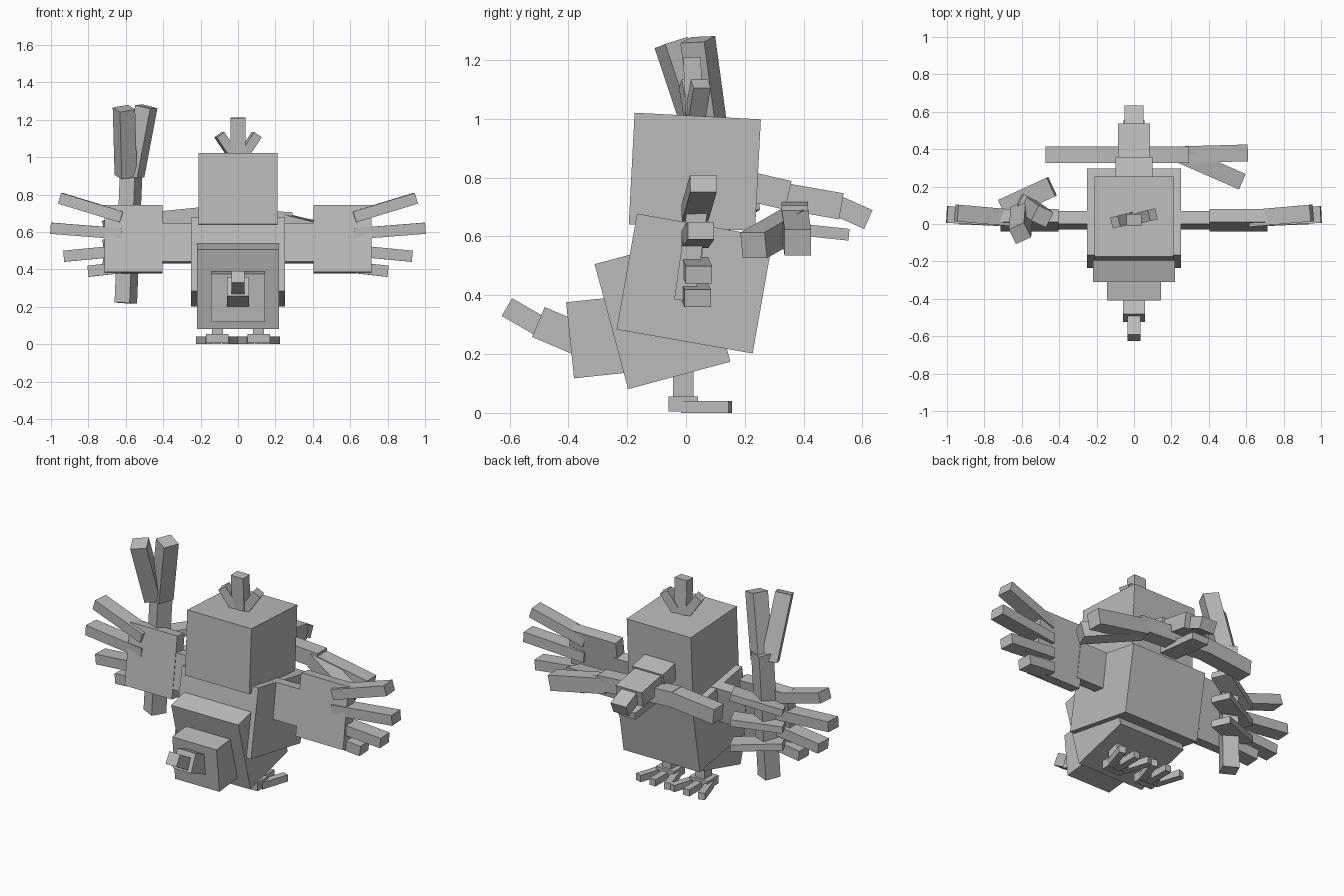
import bpy
from math import radians
from mathutils import Vector, Quaternion

default_cube = bpy.data.objects.get("Cube")
if default_cube:
    bpy.data.objects.remove(default_cube, do_unlink=True)

grey = bpy.data.materials.new("plain grey")
grey.use_nodes = True
grey.diffuse_color = (.5, .5, .5, 1)
shader = grey.node_tree.nodes["Principled BSDF"]
shader.inputs["Base Color"].default_value = grey.diffuse_color


def box(name, x=0, y=0, z=0, width=.1, depth=.1, height=.1, tilt=0, turn=0):
    """Flat-shaded block, tilted about x and turned about z in degrees."""
    bpy.ops.mesh.primitive_cube_add(size=1, location=(x, y, z))
    block = bpy.context.object
    block.name = name
    block.scale = (width, depth, height)
    block.rotation_euler = (radians(tilt), 0, radians(turn))
    block.data.materials.append(grey)
    return block


def beam(name, start, end, width=.09, height=.09, roll=0):
    """Straight bar running between two points, rolled about its length."""
    start, end = Vector(start), Vector(end)
    middle, span = (start + end) / 2, end - start
    bar = box(name, *middle, width=width, depth=height, height=span.length)
    bar.rotation_mode = 'QUATERNION'
    twist = Quaternion((0, 0, 1), radians(roll))
    bar.rotation_quaternion = span.to_track_quat('Z', 'Y') @ twist
    return bar


# Head, body and rump
box("head", y=.03, z=.82, width=.42, depth=.43, height=.38, tilt=-3)
box("body", y=.03, z=.44, width=.5, depth=.47, height=.4, tilt=-10)
box("rump", y=-.08, z=.34, width=.44, depth=.36, height=.44, tilt=15)

# Tapering tail
box("tail_base", y=-.27, z=.26, width=.29, depth=.25, height=.26, tilt=6)
box("tail_middle", y=-.41, z=.27, width=.12, depth=.2, height=.11, tilt=-23)
box("tail_tip", y=-.54, z=.32, width=.07, depth=.16, height=.07, tilt=-30)

# Beak
box("beak_base", y=.26, z=.76, width=.2, depth=.18, height=.1, tilt=-13)
box("beak_upper", y=.43, z=.72, width=.17, depth=.2, height=.09, tilt=-10)
box("beak_tip", y=.57, z=.68, width=.1, depth=.11, height=.07, tilt=-24)
box("beak_lower", y=.42, z=.62, width=.11, depth=.27, height=.04, tilt=-6)

# Head crest
beam("crest_middle", start=(0, .03, 1), end=(0, .02, 1.21), width=.08, height=.06)
for side, sign in (("left", 1), ("right", -1)):
    beam("crest_" + side,
         start=(sign * .02, .03, 1),
         end=(sign * .1, .03 + sign * .02, 1.12),
         width=.06, height=.05)

# Wings, legs and feet, mirrored across the middle
feather_tips = (.95, .78), (1, .62), (.93, .47), (.8, .39)
for side, sign in (("left", 1), ("right", -1)):
    box("wing_arm_" + side, x=sign * .31, y=.02, z=.54,
        width=.24, depth=.07, height=.21, tilt=-8)
    box("wing_panel_" + side, x=sign * .56, y=.02, z=.56,
        width=.31, depth=.07, height=.36, tilt=-8)
    for index, (tip_x, tip_z) in enumerate(feather_tips):
        beam(f"feather_{side}_{index}",
             start=(sign * .62, .03, .68 - index * .09),
             end=(sign * tip_x, .02 + tip_z * .05, tip_z),
             width=.06, height=.09, roll=90)
    box("leg_" + side, x=sign * .11, y=-.01, z=.12,
        width=.06, depth=.07, height=.18)
    box("ankle_" + side, x=sign * .11, y=-.01, z=.03,
        width=.12, depth=.1, height=.05)
    for toe, splay in (("inner", 1), ("middle", 0), ("outer", -1)):
        box(f"toe_{toe}_{side}", x=sign * (.11 - splay * .07), y=.07, z=.02,
            width=.04, depth=.17, height=.04, turn=sign * splay * 18)

# Fingers curled behind the upright forked stick
for index in range(3):
    beam(f"finger_{index}",
         start=(-.7, .08, .64 - index * .1),
         end=(-.44, .2, .71 - index * .15),
         width=.04, height=.11, roll=90)

# Upright forked stick held by the right wing
beam("upright_stick", start=(-.6, .08, .22), end=(-.57, .1, .95), roll=30)
beam("upright_prong_front", start=(-.6, .07, .9), end=(-.61, -.05, 1.26), roll=30)
beam("upright_prong_back", start=(-.56, .09, .9), end=(-.49, .04, 1.27), roll=10)

# Forked stick held across the beak
beam("beak_stick_end", start=(-.47, .37, .66), end=(-.17, .37, .69))
beam("beak_stick_middle", start=(-.2, .37, .69), end=(.29, .37, .66))
beam("beak_prong_back", start=(.25, .37, .65), end=(.6, .38, .58))
beam("beak_prong_front", start=(.25, .37, .65), end=(.57, .23, .57))
